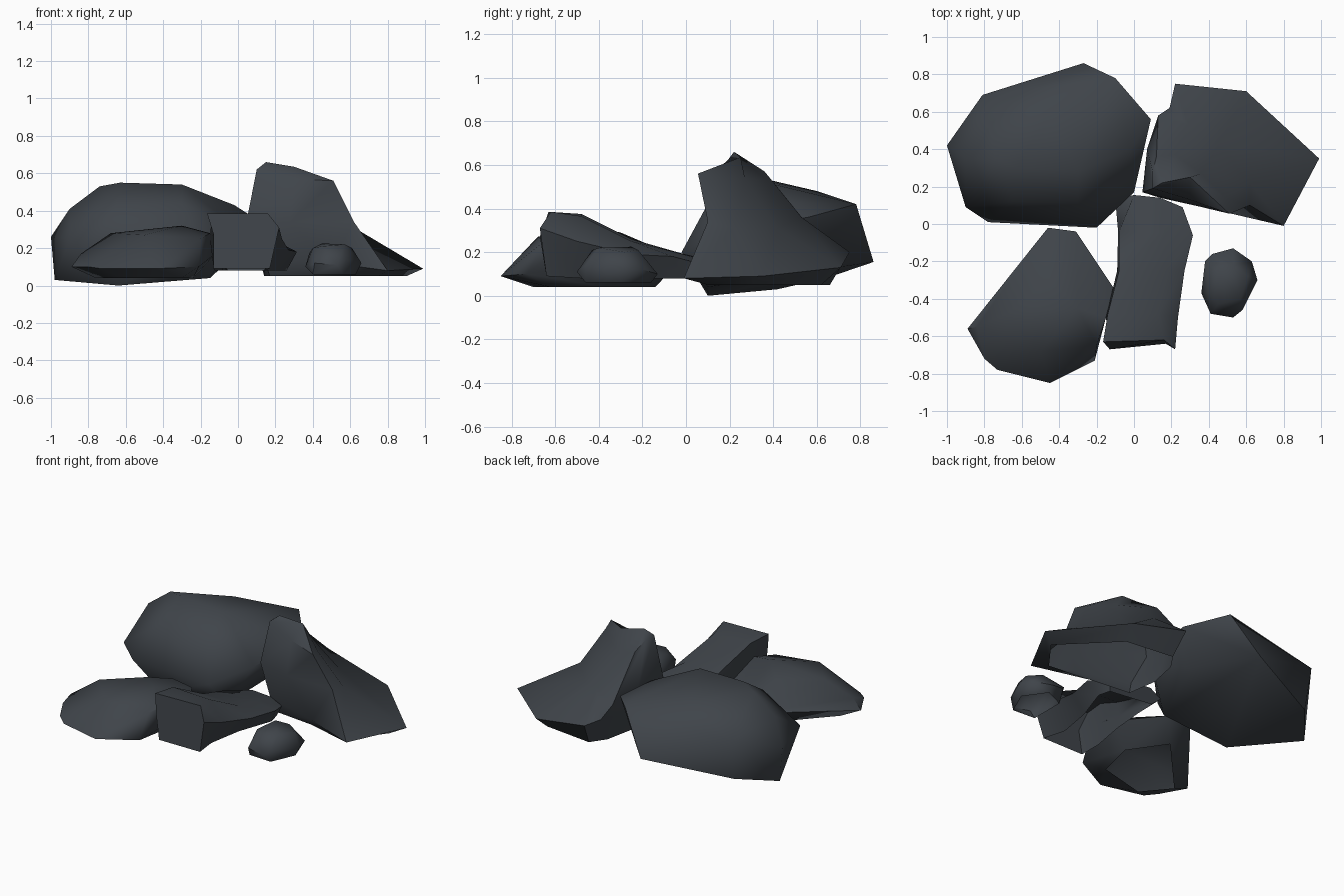
import bpy
import bmesh
import math

default_cube = bpy.data.objects.get("Cube")
if default_cube:
    bpy.data.objects.remove(default_cube, do_unlink=True)

# One slate colour for every stone
slate = bpy.data.materials.new("dark_slate")
slate.use_nodes = True
slate_colour = (.05, .058, .068, 1)
slate.diffuse_color = slate_colour
shader = slate.node_tree.nodes["Principled BSDF"]
shader.inputs["Base Color"].default_value = slate_colour
shader.inputs["Roughness"].default_value = .9


def hull_shape(corners, open_below=-2):
    """Wrap a convex lump around corner points, dropping faces that point down past open_below."""
    bm = bmesh.new()
    verts = [bm.verts.new(corner) for corner in corners]
    result = bmesh.ops.convex_hull(bm, input=verts, use_existing_faces=False)
    loose = set(result["geom_interior"]) | set(result["geom_unused"])
    bmesh.ops.delete(bm, geom=[item for item in loose if isinstance(item, bmesh.types.BMVert)],
                     context="VERTS")
    bmesh.ops.recalc_face_normals(bm, faces=bm.faces[:])
    underside = [face for face in bm.faces if face.normal.z < open_below]
    bmesh.ops.delete(bm, geom=underside, context="FACES")
    return bm


def loft_shape(sections, closed):
    """Skin a row of sections; open sections get both ends filled."""
    bm = bmesh.new()
    rows = [[bm.verts.new(point) for point in section] for section in sections]
    for lower, upper in zip(rows, rows[1:]):
        for i in range(0 if closed else 1, len(lower)):
            bm.faces.new((lower[i - 1], lower[i], upper[i], upper[i - 1]))
    if not closed:
        bm.faces.new(rows[0])
        bm.faces.new(rows[-1])
    bmesh.ops.remove_doubles(bm, verts=bm.verts[:], dist=.001)
    bmesh.ops.recalc_face_normals(bm, faces=bm.faces[:])
    return bm


def make_rock(name, bm):
    """Turn a finished shape into a softly shaded slate object."""
    mesh = bpy.data.meshes.new(name)
    bm.to_mesh(mesh)
    bm.free()
    mesh.materials.append(slate)
    rock = bpy.data.objects.new(name, mesh)
    bpy.context.collection.objects.link(rock)
    bpy.ops.object.select_all(action="DESELECT")
    rock.select_set(True)
    bpy.context.view_layer.objects.active = rock
    bpy.ops.object.shade_smooth_by_angle(angle=math.radians(55))


# Broad boulder: underside, widest rim, domed crown
boulder_base = [
    (-.98, .42, .03), (-.64, .1, 0), (-.15, .1, .04),
    (-.27, .86, .155), (-.03, .5, .15), (-.8, .64, .08),
]
boulder_rim = [
    (-1, .42, .26), (-.9, .09, .25), (-.78, .01, .2), (-.2, -.02, .2),
    (0, .17, .3), (.09, .56, .36), (-.1, .78, .42), (-.81, .69, .35),
]
boulder_crown = [
    (-.74, .35, .53), (-.63, .3, .55), (-.3, .28, .54), (-.02, .4, .43),
    (-.3, .11, .44), (-.65, .12, .43), (-.9, .35, .41), (-.45, .6, .48),
]
make_rock("broad_boulder", hull_shape(boulder_base + boulder_rim + boulder_crown))

# Peaked rock: rings climb from the open foot to a short ridge
peak_foot = [
    (.17, .16, .05), (.45, .13, .05), (.75, .1, .05), (.9, .3, .05),
    (.58, .62, .05), (.25, .66, .05), (.18, .56, .05), (.14, .36, .05),
]
peak_rim = [
    (.14, .14, .14), (.5, .06, .12), (.8, -.01, .08), (.99, .35, .09),
    (.6, .71, .13), (.22, .75, .2), (.19, .62, .2), (.1, .4, .2),
]
peak_shoulder = [
    (.045, .17, .34), (.28, .11, .34), (.62, .1, .34), (.62, .22, .31),
    (.45, .42, .31), (.29, .53, .36), (.13, .58, .3), (.07, .4, .35),
]
peak_brow = [
    (.1, .19, .62), (.3, .13, .57), (.51, .055, .56), (.49, .14, .54),
    (.36, .27, .54), (.22, .37, .53), (.12, .36, .57), (.1, .28, .62),
]
ridge_high, ridge_low = (.15, .22, .66), (.3, .25, .635)
peak_ridge = [ridge_high] + [ridge_low] * 4 + [ridge_high] * 3
make_rock("peaked_rock", loft_shape([peak_foot, peak_rim, peak_shoulder, peak_brow, peak_ridge], True))

# Flat front rock: narrow open foot, overhanging rim, low crown
flat_foot = [
    (-.76, -.53, .04), (-.62, -.7, .04), (-.3, -.62, .04),
    (-.24, -.37, .04), (-.4, -.14, .04),
]
flat_rim = [
    (-.89, -.56, .1), (-.8, -.72, .1), (-.73, -.78, .09), (-.45, -.85, .09), (-.21, -.73, .1),
    (-.11, -.34, .18), (-.31, -.04, .16), (-.46, -.02, .17),
]
flat_crown = [
    (-.84, -.55, .17), (-.68, -.48, .28), (-.3, -.45, .32), (-.15, -.5, .28),
    (-.45, -.3, .29), (-.5, -.68, .27), (-.2, -.65, .25),
]
make_rock("flat_rock", hull_shape(flat_foot + flat_rim + flat_crown, -.98))

# Long middle rock: arched sections from the tall nose to the low tail
nose_front = [
    (-.13, -.64, .09), (-.13, -.67, .27), (-.165, -.63, .385),
    (.16, -.62, .385), (.22, -.67, .31), (.17, -.64, .09),
]
nose_back = [
    (-.12, -.48, .08), (-.15, -.5, .25), (-.14, -.48, .375),
    (.13, -.48, .365), (.235, -.5, .25), (.14, -.48, .08),
]
waist = [
    (-.08, -.25, .08), (-.09, -.25, .17), (-.08, -.25, .26),
    (.18, -.25, .25), (.27, -.25, .19), (.18, -.25, .08),
]
tail_front = [
    (-.06, -.03, .08), (-.085, -.04, .14), (-.08, -.04, .2),
    (.16, -.05, .2), (.315, -.06, .18), (.26, -.02, .08),
]
tail_back = [
    (-.05, .1, .08), (-.1, .13, .12), (0, .155, .15),
    (.14, .14, .15), (.26, .09, .14), (.24, .06, .08),
]
make_rock("long_rock", loft_shape([nose_front, nose_back, waist, tail_front, tail_back], False))

# Small pebble set apart from the group
pebble_base = [(.4, -.45, .06), (.56, -.46, .06), (.63, -.3, .06), (.53, -.16, .06), (.4, -.22, .06)]
pebble_rim = [
    (.36, -.37, .1), (.41, -.48, .12), (.53, -.5, .11), (.58, -.46, .14), (.66, -.3, .12),
    (.63, -.2, .12), (.53, -.13, .1), (.42, -.16, .13), (.38, -.2, .17),
]
pebble_crown = [
    (.4, -.37, .2), (.45, -.43, .21), (.57, -.4, .22),
    (.61, -.28, .2), (.53, -.22, .21), (.45, -.25, .225),
]
make_rock("pebble", hull_shape(pebble_base + pebble_rim + pebble_crown, -.98))
